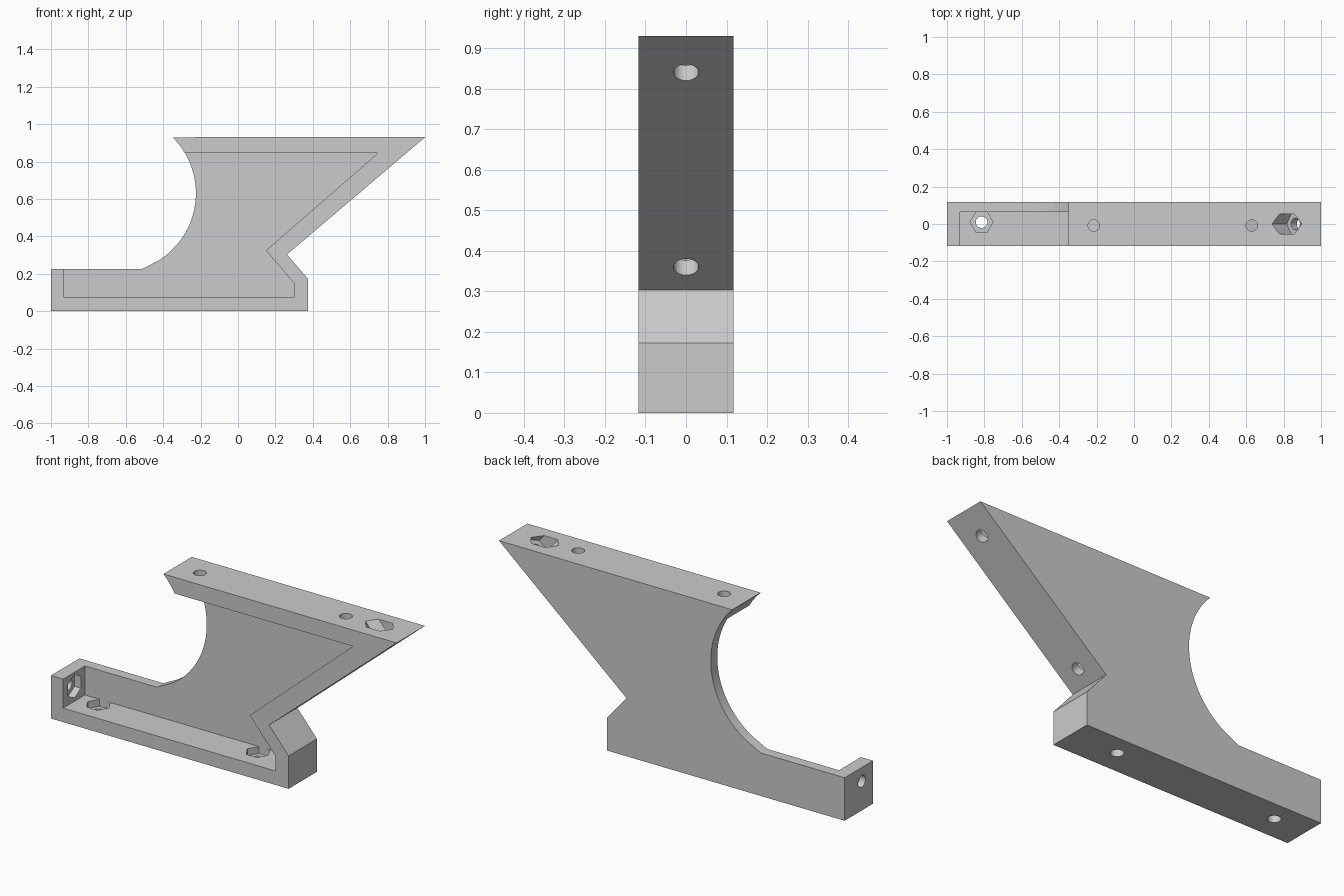
import bpy, bmesh, math
from mathutils import Vector, Matrix

if "Cube" in bpy.data.objects:
    bpy.data.objects.remove(bpy.data.objects["Cube"], do_unlink=True)

HALF = 0.117      # half depth of the bracket
WEB = 0.063       # front face of the rear web
BOLT, NUT = 0.031, 0.061

grey = bpy.data.materials.new("plain grey")
grey.use_nodes = True
grey.diffuse_color = (0.6, 0.6, 0.6, 1)
grey.node_tree.nodes["Principled BSDF"].inputs["Base Color"].default_value = (0.6, 0.6, 0.6, 1)


def make_object(name, bm):
    bmesh.ops.recalc_face_normals(bm, faces=bm.faces)
    mesh = bpy.data.meshes.new(name)
    bm.to_mesh(mesh)
    bm.free()
    mesh.materials.append(grey)
    obj = bpy.data.objects.new(name, mesh)
    bpy.context.collection.objects.link(obj)
    return obj


def extrude_profile(name, points, y0, y1):
    bm = bmesh.new()
    face = bm.faces.new([bm.verts.new((x, y0, z)) for x, z in points])
    new = bmesh.ops.extrude_face_region(bm, geom=[face])["geom"]
    verts = [v for v in new if isinstance(v, bmesh.types.BMVert)]
    bmesh.ops.translate(bm, verts=verts, vec=(0, y1 - y0, 0))
    return make_object(name, bm)


def prism(name, start, axis, near, far, radius, sides, point_dir):
    """Regular prism along axis from start, with one corner towards point_dir."""
    z = Vector(axis).normalized()
    x = Vector(point_dir).normalized()
    y = z.cross(x)
    bm = bmesh.new()
    ring = [(math.cos(a) * x + math.sin(a) * y) * radius
            for a in (math.tau * i / sides for i in range(sides))]
    low, high = [[bm.verts.new(Vector(start) + z * d + p) for p in ring] for d in (near, far)]
    bm.faces.new(low)
    bm.faces.new(high)
    for i in range(sides):
        j = (i + 1) % sides
        bm.faces.new((low[i], low[j], high[j], high[i]))
    return make_object(name, bm)


def cut(target, cutter):
    cutter.hide_render = True
    mod = target.modifiers.new("cut", 'BOOLEAN')
    mod.operation = 'DIFFERENCE'
    mod.solver = 'EXACT'
    mod.object = cutter
    with bpy.context.temp_override(object=target, active_object=target, selected_objects=[target]):
        bpy.ops.object.modifier_apply(modifier=mod.name)
    bpy.data.objects.remove(cutter, do_unlink=True)


# Outer silhouette with the round bite on the left
arc = [(-0.6475 + 0.4225 * math.cos(a), 0.63 + 0.4225 * math.sin(a))
       for a in (math.radians(45.2 - 104.2 * i / 28) for i in range(29))]
outline = [(-1, 0), (0.375, 0), (0.375, 0.172), (0.262, 0.303), (1, 0.93)]
outline += arc + [(-0.515, 0.225), (-1, 0.225)]
bracket = extrude_profile("bracket", outline, -HALF, HALF)

# Front pocket that leaves the rim walls and the rear web
pocket = [(-0.93, 0.073), (0.3, 0.073), (0.3, 0.148), (0.15, 0.325),
          (0.748, 0.845), (-0.93, 0.845)]
cut(bracket, extrude_profile("pocket_cutter", pocket, -0.3, WEB))

# Bolt holes: outer point, inward axis, nut seat depth, nut cut end, hex corner direction
slope = Vector((0.738, 0, 0.627)).normalized()
inward = Vector((-slope.z, 0, slope.x))
holes = [((x, 0.01, 0), (0, 0, 1), 0.037, 0.1, (1, 0, 0)) for x in (-0.815, 0.108)]
holes += [((x, -0.008, 0.93), (0, 0, -1), 0.045, 0.1, (1, 0, 0)) for x in (-0.215, 0.63)]
holes += [((-1, -0.024, 0.152), (1, 0, 0), 0.035, 0.1, (0, 0, 1))]
for z, end in ((0.84, 0.3), (0.36, 0.12)):
    x = 0.262 + (z - 0.303) * slope.x / slope.z
    holes.append(((x, 0, z), inward, 0.048, end, slope))

for start, axis, seat, end, corner in holes:
    cut(bracket, prism("bolt_cutter", start, axis, -0.05, seat + 0.02, BOLT, 24, corner))
    cut(bracket, prism("nut_cutter", start, axis, seat, end, NUT, 6, corner))
